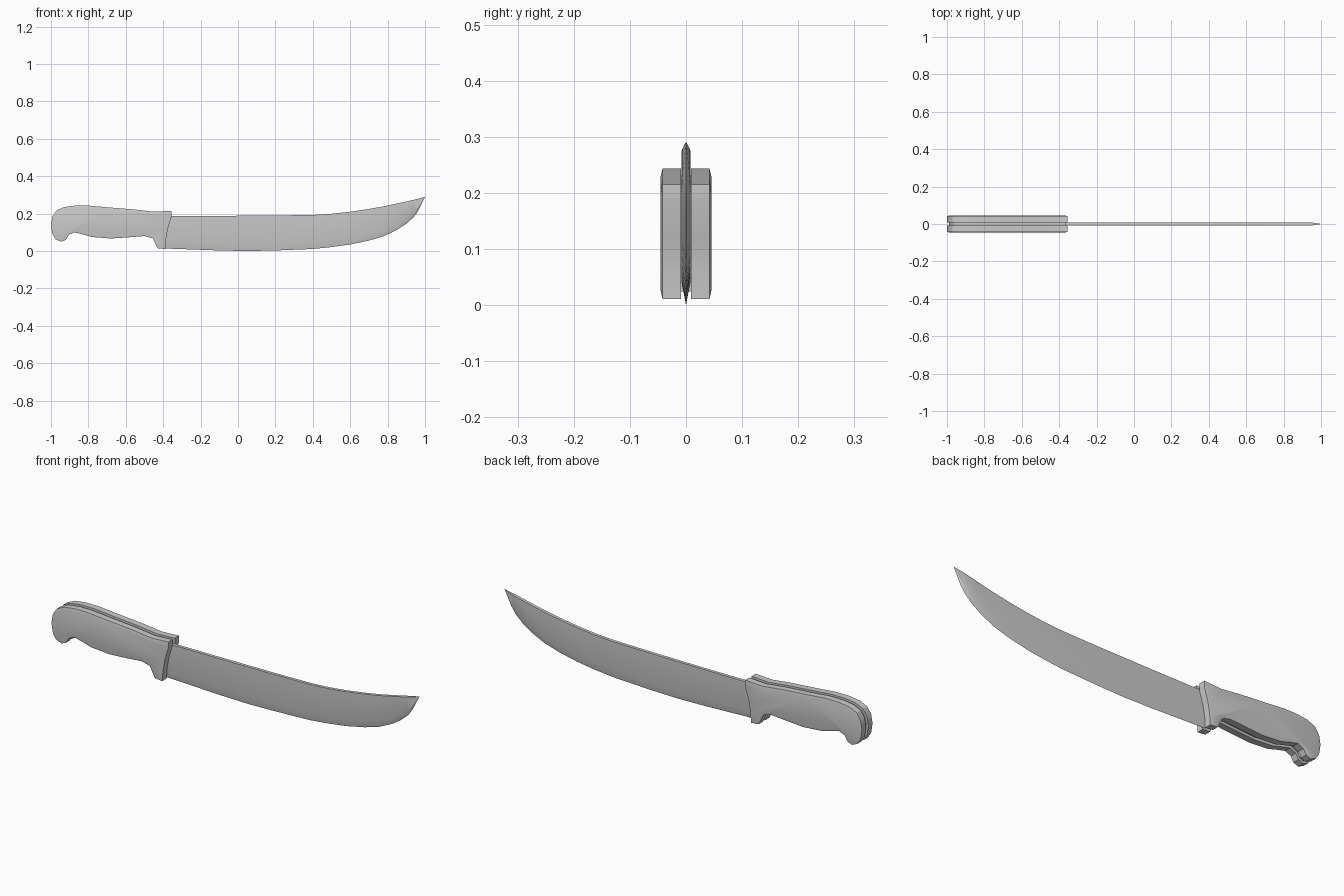
import bpy, bmesh
from mathutils import Vector

if "Cube" in bpy.data.objects:
    bpy.data.objects.remove(bpy.data.objects["Cube"])


def loft(name, rings):
    """Skin equal-length closed rings and cap both ends."""
    bm = bmesh.new()
    loops = [[bm.verts.new(p) for p in ring] for ring in rings]
    for a, b in zip(loops, loops[1:]):
        for i in range(len(a)):
            j = (i + 1) % len(a)
            bm.faces.new((a[i], a[j], b[j], b[i]))
    bm.faces.new(loops[0])
    bm.faces.new(loops[-1])
    bmesh.ops.remove_doubles(bm, verts=bm.verts, dist=1e-5)
    bmesh.ops.recalc_face_normals(bm, faces=bm.faces)
    mesh = bpy.data.meshes.new(name)
    bm.to_mesh(mesh)
    bm.free()
    obj = bpy.data.objects.new(name, mesh)
    bpy.context.collection.objects.link(obj)
    bpy.context.view_layer.objects.active = obj
    obj.select_set(True)
    bpy.ops.object.shade_smooth_by_angle(angle=0.5)
    obj.select_set(False)
    return obj


def inset(outline, d):
    """Shrink a counter-clockwise outline by distance d."""
    pts = [Vector(p) for p in outline]
    result = []
    for i, p in enumerate(pts):
        a = (p - pts[i - 1]).normalized()
        b = (pts[(i + 1) % len(pts)] - p).normalized()
        na, nb = Vector((-a.y, a.x)), Vector((-b.y, b.x))
        result.append(p + (na + nb) * d / max(0.5, 1 + na.dot(nb)))
    return result


# Handle: two grip scales with a recessed seam around the tang
grip = [(-.355, .215), (-.45, .21), (-.55, .222), (-.70, .234), (-.80, .243),
        (-.87, .243), (-.93, .235), (-.97, .217), (-.992, .185), (-1, .14),
        (-.992, .09), (-.975, .063), (-.945, .05), (-.92, .06), (-.905, .086),
        (-.875, .10), (-.84, .092), (-.78, .075), (-.68, .067), (-.60, .072),
        (-.50, .08), (-.457, .068), (-.442, .04), (-.43, .015), (-.388, .011),
        (-.385, .06), (-.375, .12), (-.355, .185)]
half = [(.045, .013), (.042, 0), (.009, 0), (.009, .012)]
layers = [(-y, d) for y, d in half] + half[::-1]
loft("handle", [[(p[0], y, p[1]) for p in inset(grip, d)] for y, d in layers])

# Blade stations: x, spine height, bevel height, edge height, half thickness
stations = [(-.40, .188, .045, .014, .008), (-.10, .188, .042, .003, .008),
            (.05, .189, .041, .0, .008), (.20, .190, .044, .003, .008),
            (.40, .193, .054, .011, .008), (.50, .199, .061, .021, .008),
            (.60, .210, .072, .035, .008), (.70, .225, .090, .056, .008),
            (.78, .239, .112, .080, .008), (.85, .254, .142, .113, .008),
            (.90, .265, .170, .146, .008), (.94, .274, .202, .182, .008),
            (.965, .280, .235, .218, .006), (1, .290, .289, .288, .0005)]
loft("blade", [[(x, -t, top), (x, -t, mid), (x, 0, low), (x, t, mid), (x, t, top)]
               for x, top, mid, low, t in stations])
